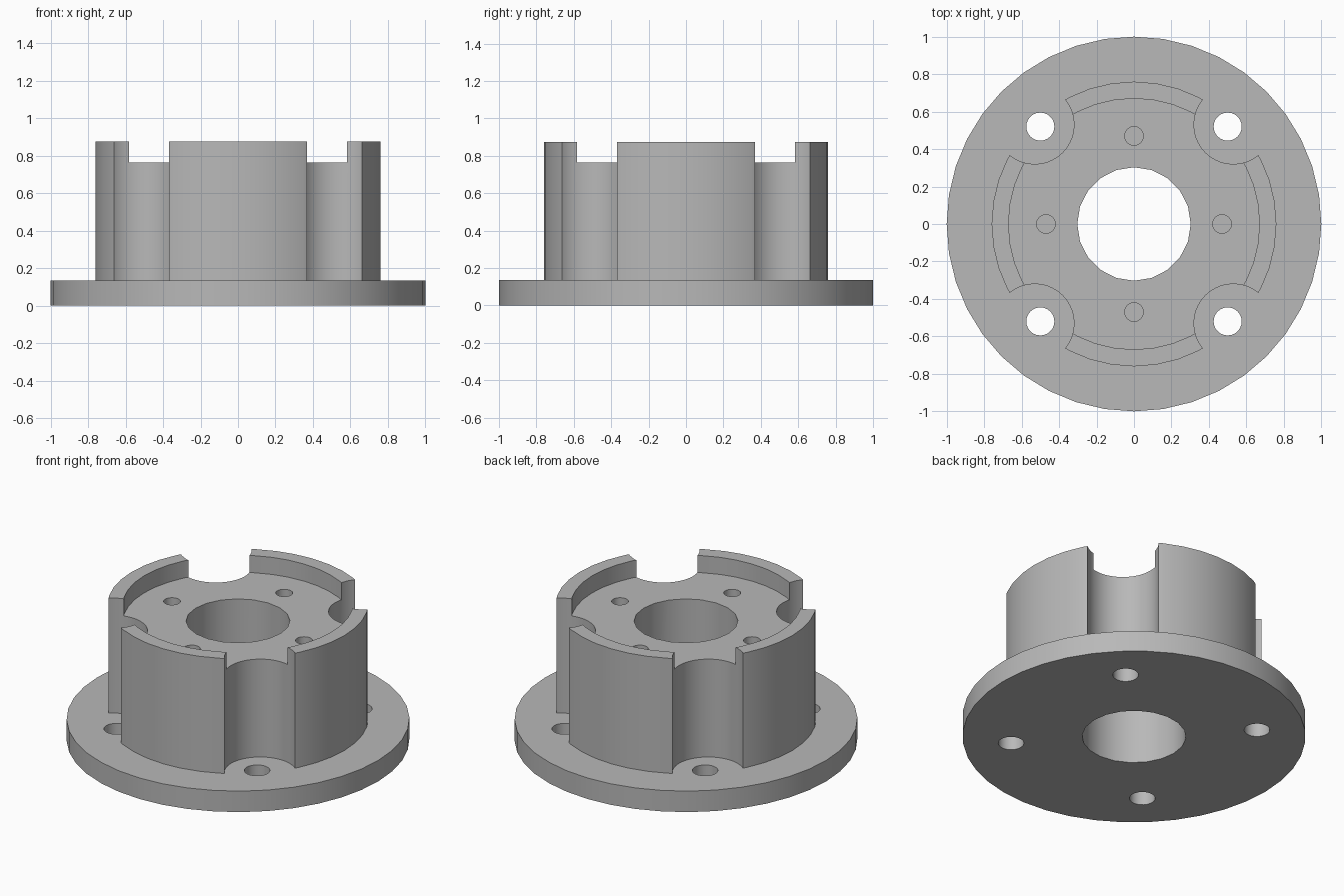
import bpy
from math import radians

cube = bpy.data.objects.get("Cube")
if cube:
    bpy.data.objects.remove(cube, do_unlink=True)

metal = bpy.data.materials.new("plain grey metal")
metal.use_nodes = True
grey = (0.48, 0.48, 0.48, 1)
metal.diffuse_color = grey
metal.node_tree.nodes["Principled BSDF"].inputs["Base Color"].default_value = grey

FLANGE_TOP, FLOOR, RIM_TOP = 0.135, 0.765, 0.875
QUADRANTS = [(sx, sy) for sx in (-1, 1) for sy in (-1, 1)]


def cylinder(name, radius, z0, z1, x=0, y=0, sides=40):
    bpy.ops.mesh.primitive_cylinder_add(vertices=sides, radius=radius, depth=z1 - z0,
                                        location=(x, y, (z0 + z1) / 2))
    obj = bpy.context.object
    obj.name = name
    obj.data.materials.append(metal)
    return obj


def cut(body, cutters):
    """Subtract every cutter from the body, then discard the cutters."""
    for tool in cutters:
        tool.hide_render = True
        mod = body.modifiers.new("cut", 'BOOLEAN')
        mod.operation, mod.solver, mod.object = 'DIFFERENCE', 'EXACT', tool
        bpy.context.view_layer.objects.active = body
        bpy.ops.object.modifier_apply(modifier=mod.name)
        bpy.data.objects.remove(tool, do_unlink=True)


def smooth(obj):
    bpy.ops.object.select_all(action='DESELECT')
    obj.select_set(True)
    bpy.context.view_layer.objects.active = obj
    bpy.ops.object.shade_smooth_by_angle(angle=radians(30))


# Round base flange with a centre bore and four through bolt holes
flange = cylinder("base_flange", 1, 0, FLANGE_TOP)
cut(flange, [cylinder("bore_cutter", 0.303, -1, 1, sides=20)]
    + [cylinder("bolt_cutter", 0.075, -1, 1, sx * 0.5, sy * 0.52, 24)
       for sx, sy in QUADRANTS])

# Raised hub: recessed top, centre bore, scallops over the bolts, blind pin holes
hub = cylinder("raised_hub", 0.76, FLANGE_TOP, RIM_TOP)
cut(hub, [cylinder("recess_cutter", 0.67, FLOOR, 2),
          cylinder("bore_cutter", 0.303, -1, 2, sides=20)]
    + [cylinder("scallop_cutter", 0.21, -1, 2, sx * 0.53, sy * 0.53)
       for sx, sy in QUADRANTS]
    + [cylinder("pin_cutter", 0.05, FLOOR - 0.3, 2, x, y, 20)
       for x, y in ((0.47, 0), (-0.47, 0), (0, 0.47), (0, -0.47))])

for part in (flange, hub):
    smooth(part)
